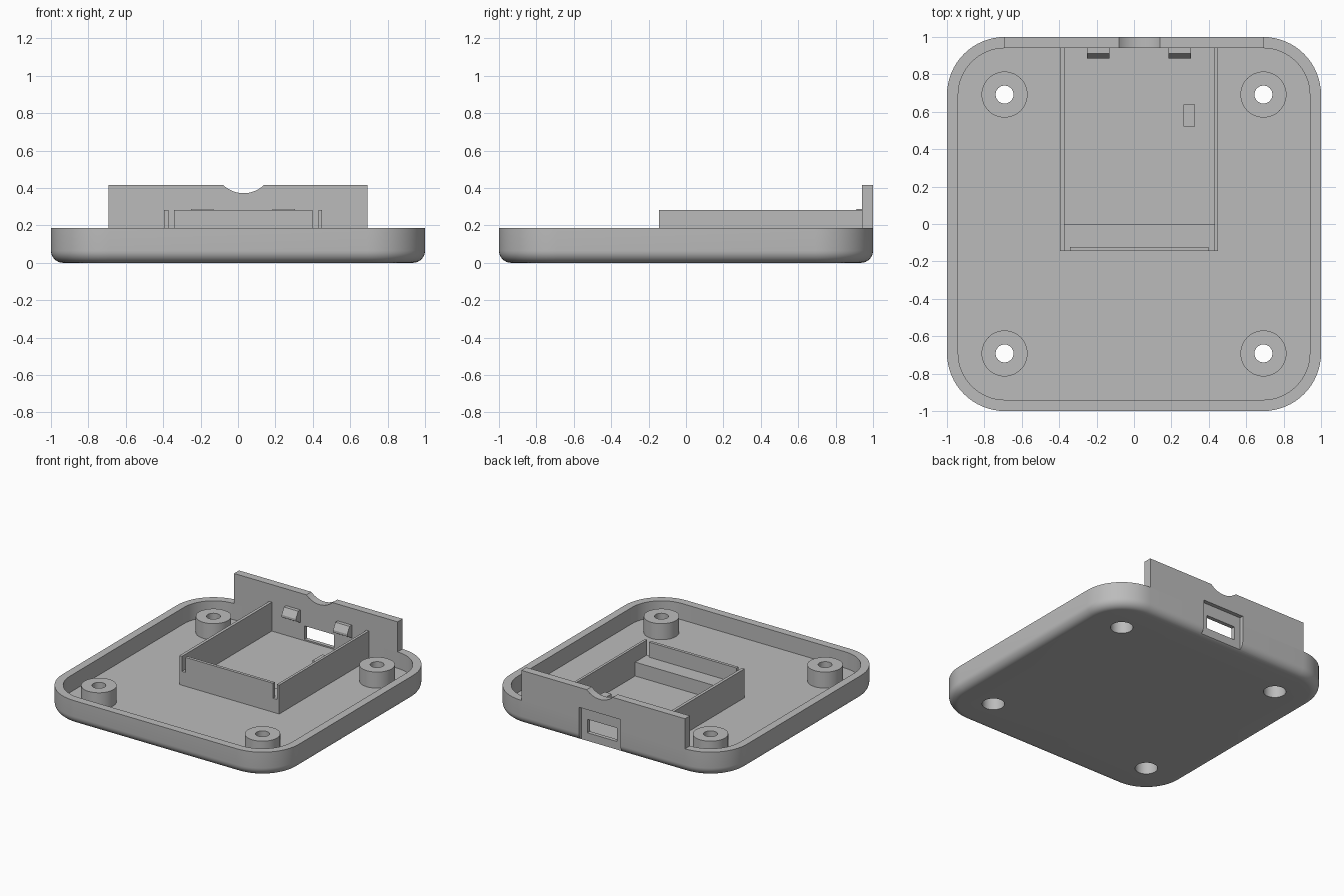
import bpy, bmesh, math
from mathutils import Vector

if "Cube" in bpy.data.objects:
    bpy.data.objects.remove(bpy.data.objects["Cube"], do_unlink=True)

grey = bpy.data.materials.new("plain_grey")
grey.use_nodes = True
GREY = (0.5, 0.5, 0.5, 1)
grey.diffuse_color = GREY
grey.node_tree.nodes["Principled BSDF"].inputs["Base Color"].default_value = GREY

RIM, FLOOR, WALL, CORNER = 0.187, 0.062, 0.06, 0.31
BOSS = 0.692        # screw post offset, also the corner centre
MID = 0.03          # centre line of the board holder and connector


def finish(name, bm, smooth=False):
    """Turn a bmesh into a named grey object."""
    bmesh.ops.recalc_face_normals(bm, faces=bm.faces)
    mesh = bpy.data.meshes.new(name)
    bm.to_mesh(mesh)
    bm.free()
    mesh.materials.append(grey)
    obj = bpy.data.objects.new(name, mesh)
    bpy.context.collection.objects.link(obj)
    if smooth:
        shade(obj)
    return obj


def select(obj):
    bpy.ops.object.select_all(action='DESELECT')
    obj.select_set(True)
    bpy.context.view_layer.objects.active = obj


def shade(obj):
    select(obj)
    bpy.ops.object.shade_smooth_by_angle(angle=math.radians(30))


def loft(rings, cap=False, wrap=False):
    """Skin a list of equal point rings."""
    bm = bmesh.new()
    loops = [[bm.verts.new(p) for p in ring] for ring in rings]
    pairs = list(zip(loops, loops[1:]))
    if wrap:
        pairs.append((loops[-1], loops[0]))
    for a, b in pairs:
        for i in range(len(a)):
            j = (i + 1) % len(a)
            bm.faces.new((a[i], a[j], b[j], b[i]))
    if cap:
        bm.faces.new(loops[0])
        bm.faces.new(loops[-1])
    return bm


def box(name, x0, x1, y0, y1, z0, z1):
    ring = [(x0, y0), (x1, y0), (x1, y1), (x0, y1)]
    return finish(name, loft([[(x, y, z) for x, y in ring] for z in (z0, z1)], cap=True))


def circle(r, z, cx=0, cy=0, n=48):
    return [(cx + r * math.cos(2 * math.pi * i / n), cy + r * math.sin(2 * math.pi * i / n), z)
            for i in range(n)]


def rounded_square(inset, z, steps=16):
    r, c = CORNER - inset, 1 - CORNER
    pts = []
    for q, (sx, sy) in enumerate([(1, 1), (-1, 1), (-1, -1), (1, -1)]):
        for i in range(steps + 1):
            a = math.pi / 2 * (q + i / steps)
            pts.append((sx * c + r * math.cos(a), sy * c + r * math.sin(a), z))
    return pts


def cut(obj, cutter):
    select(obj)
    mod = obj.modifiers.new("cut", 'BOOLEAN')
    mod.operation, mod.solver, mod.object = 'DIFFERENCE', 'EXACT', cutter
    bpy.ops.object.modifier_apply(modifier=mod.name)


# Tray: rounded bottom edge, straight wall, open inside
fillet = 0.065
rings = []
for i in range(9):
    a = math.pi / 2 * i / 8
    rings.append(rounded_square(fillet * (1 - math.sin(a)), fillet * (1 - math.cos(a))))
rings += [rounded_square(0, RIM), rounded_square(WALL, RIM), rounded_square(WALL, FLOOR)]
tray = finish("tray", loft(rings, cap=True))

# Rear panel with a shallow round notch in its top edge
top, notch_r, notch_half = 0.417, 0.157, 0.11
span = math.asin(notch_half / notch_r)
centre_z = top + notch_r * math.cos(span)
outline = [(-BOSS, RIM), (BOSS, RIM), (BOSS, top)]
for i in range(17):
    a = span * (1 - i / 8)
    outline.append((MID + notch_r * math.sin(a), centre_z - notch_r * math.cos(a)))
outline.append((-BOSS, top))
panel = finish("rear_panel", loft([[(x, y, z) for x, z in outline] for y in (1 - WALL, 1)], cap=True))

# Connector recess on the back and the slot through it
recess = box("recess_cutter", MID - 0.175, MID + 0.175, 0.97, 1.1, -0.1, 0.265)
slot = box("slot_cutter", MID - 0.125, MID + 0.125, 0.9, 1.1, 0.072, 0.175)
cut(tray, recess)
cut(panel, recess)
cut(tray, slot)
cutters = [recess, slot]

# Screw posts, hollow, with a wider bore from below
bore = [(0.123, FLOOR - 0.01), (0.123, RIM - 0.002), (0.048, RIM - 0.002),
        (0.048, 0.12), (0.078, 0.12), (0.078, FLOOR - 0.01)]
for sx, side in ((-1, "right"), (1, "left")):
    for sy, end in ((-1, "front"), (1, "back")):
        x, y = sx * BOSS, sy * BOSS
        hole = finish("hole_cutter", loft([circle(0.078, z, x, y) for z in (-0.1, 0.15)], cap=True))
        cut(tray, hole)
        cutters.append(hole)
        finish(f"screw_post_{end}_{side}",
               loft([circle(r, z, x, y) for r, z in bore], wrap=True), smooth=True)
shade(tray)
shade(panel)
for c in cutters:
    bpy.data.objects.remove(c, do_unlink=True)

# Board holder: two side walls, a front wall with a spring tongue, a ledge and a peg
base, ledge, high, front = FLOOR - 0.01, 0.168, 0.283, -0.145
box("holder_wall_right", -0.395, -0.372, front, 1 - WALL, base, high)
box("holder_wall_left", 0.43, 0.45, front, 1 - WALL, base, high)
box("holder_ledge", -0.372, 0.43, front, 0, base, ledge)
box("holder_tongue", -0.342, 0.398, front, -0.122, ledge, high)
box("support_peg", 0.265, 0.325, 0.52, 0.64, base, ledge)

# Wedge clips on the inside of the rear panel
wedge = [(0.94, 0.289), (0.912, 0.289), (0.885, 0.24), (0.885, 0.222), (0.94, 0.19)]
for x, side in ((-0.19, "right"), (0.245, "left")):
    finish(f"clip_{side}", loft([[(x + d, y, z) for y, z in wedge] for d in (-0.06, 0.06)], cap=True))
